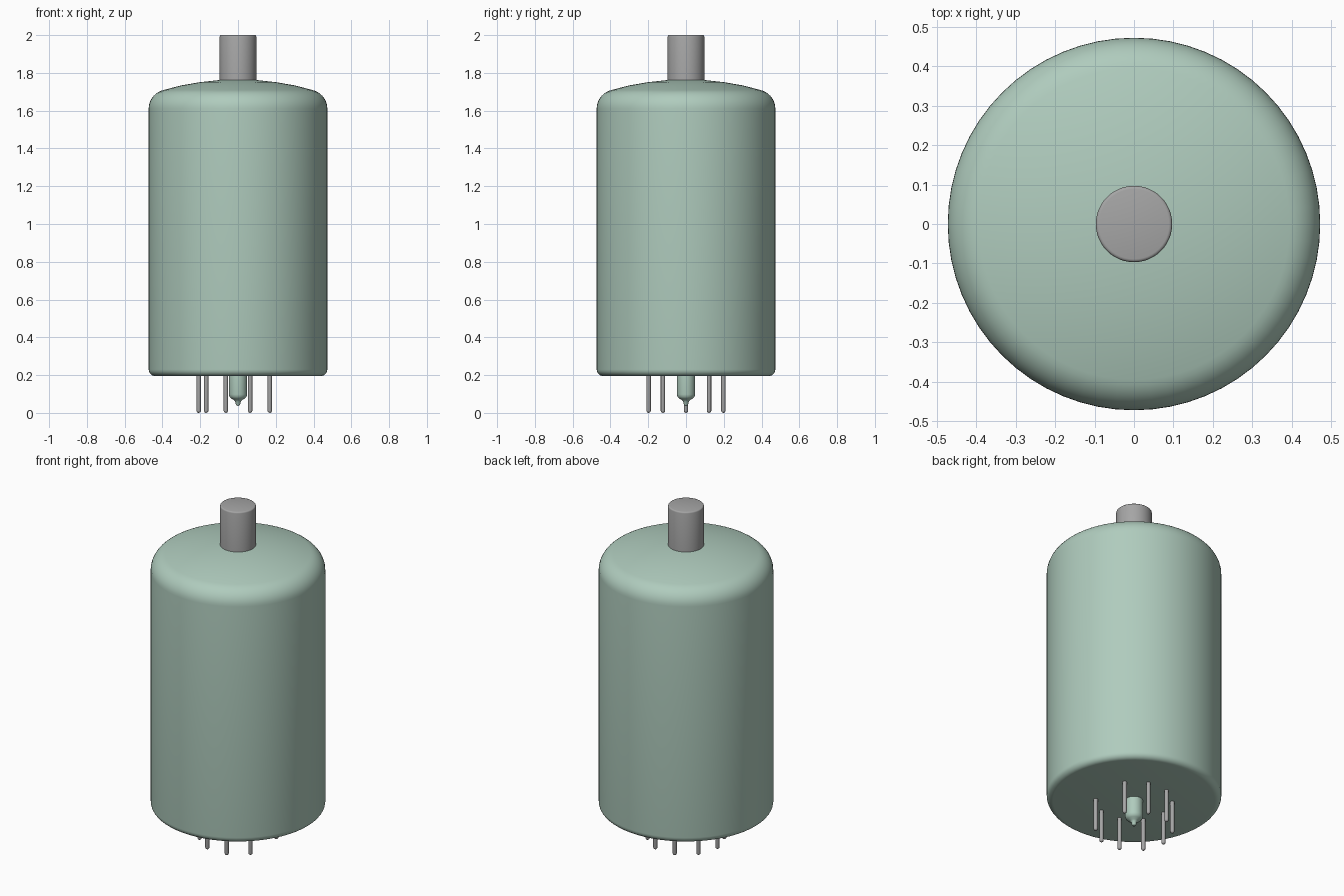
import bpy, bmesh, math
from mathutils import Matrix

cube = bpy.data.objects.get("Cube")
if cube:
    bpy.data.objects.remove(cube, do_unlink=True)


def material(name, rgb):
    m = bpy.data.materials.new(name)
    m.use_nodes = True
    colour = (*rgb, 1.0)
    m.diffuse_color = colour
    m.node_tree.nodes["Principled BSDF"].inputs["Base Color"].default_value = colour
    return m


glass = material("pale green glass", (0.43, 0.60, 0.51))
metal = material("grey metal", (0.38, 0.38, 0.38))


def arc(r, z, radius, start, end, steps):
    """Points of a rounded corner centred on (r, z), angles in degrees."""
    pts = []
    for i in range(steps + 1):
        a = math.radians(start + (end - start) * i / steps)
        pts.append((r + radius * math.cos(a), z + radius * math.sin(a)))
    return pts


def lathe(name, profile, segments, mat, location=(0, 0, 0)):
    """Spin a bottom-to-top (radius, height) profile about z; its ends lie on the axis."""
    bm = bmesh.new()
    verts = [bm.verts.new((r, 0, z)) for r, z in profile]
    edges = [bm.edges.new(pair) for pair in zip(verts, verts[1:])]
    bmesh.ops.spin(bm, geom=verts + edges, cent=(0, 0, 0), axis=(0, 0, 1),
                   angle=math.tau, steps=segments, use_merge=True)
    bmesh.ops.remove_doubles(bm, verts=bm.verts, dist=1e-5)
    bmesh.ops.recalc_face_normals(bm, faces=bm.faces)
    mesh = bpy.data.meshes.new(name)
    bm.to_mesh(mesh)
    bm.free()
    mesh.materials.append(mat)
    obj = bpy.data.objects.new(name, mesh)
    obj.location = location
    bpy.context.collection.objects.link(obj)
    bpy.ops.object.select_all(action='DESELECT')
    obj.select_set(True)
    bpy.context.view_layer.objects.active = obj
    bpy.ops.object.shade_smooth_by_angle(angle=math.radians(35))
    return obj


# Glass envelope: flat base, straight wall, rounded shoulder and shallow dome
envelope = [(0, 0.195)]
envelope += arc(0.438, 0.23, 0.035, -90, 0, 6)
envelope += arc(0.371, 1.61, 0.102, 0, 76, 9)
envelope += [(0.30, 1.734), (0.20, 1.751), (0.10, 1.762), (0, 1.765)]
lathe("glass_envelope", envelope, 64, glass)

# Metal cap on the crown of the dome
cap = [(0, 1.74), (0.097, 1.74)] + arc(0.089, 1.992, 0.008, 0, 90, 3) + [(0, 2.0)]
lathe("top_cap", cap, 48, metal)

# Sealed-off exhaust stub under the base
stub = [(0, 0.037), (0.008, 0.039), (0.012, 0.046), (0.015, 0.060), (0.022, 0.068),
        (0.036, 0.076), (0.045, 0.085), (0.048, 0.098), (0.048, 0.20), (0, 0.20)]
lathe("exhaust_stub", stub, 32, glass)

# Nine contact pins on a ten-position ring, with the gap at +x
pin = [(0, 0.0)] + arc(0, 0.0115, 0.0115, -60, 0, 3) + [(0.0115, 0.20), (0, 0.20)]
for i in range(1, 10):
    a = math.tau * i / 10
    lathe(f"contact_pin_{i}", pin, 16, metal,
          (0.208 * math.cos(a), 0.208 * math.sin(a), 0))
